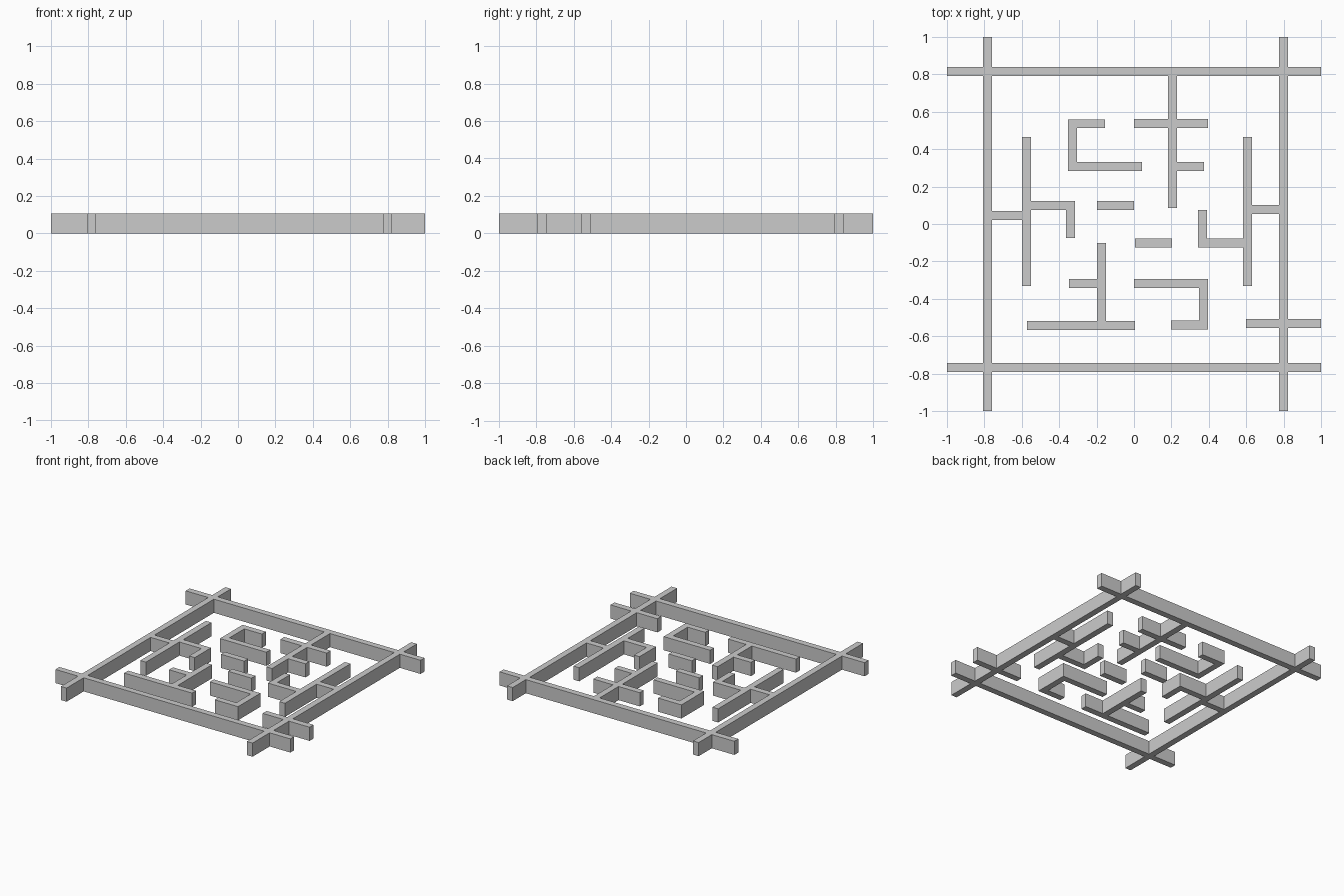
import bpy

if "Cube" in bpy.data.objects:
    bpy.data.objects.remove(bpy.data.objects["Cube"])

HEIGHT = 0.105
THICK = 0.048


def box(name, x0, x1, y0, y1):
    bpy.ops.mesh.primitive_cube_add(
        size=1, location=((x0 + x1) / 2, (y0 + y1) / 2, HEIGHT / 2))
    ob = bpy.context.object
    ob.name = name
    ob.scale = (x1 - x0, y1 - y0, HEIGHT)
    bpy.ops.object.transform_apply(location=False, rotation=False, scale=True)


def wall_x(name, y, x0, x1):
    box(name, x0, x1, y - THICK / 2, y + THICK / 2)


def wall_y(name, x, y0, y1):
    box(name, x - THICK / 2, x + THICK / 2, y0, y1)


# Outer frame with crossing ends, plus the short bar crossing its right side
wall_y("frame_left", -0.784, -1, 1)
wall_y("frame_right", 0.80, -1, 1)
wall_x("frame_back", 0.816, -1, 1)
wall_x("frame_front", -0.768, -1, 1)
wall_x("frame_cross_bar", -0.533, 0.6, 1)

# Long side walls joined to the frame
wall_y("left_long_wall", -0.576, -0.332, 0.466)
wall_x("left_connector", 0.046, -0.784, -0.576)
wall_y("right_long_wall", 0.608, -0.332, 0.466)
wall_x("right_connector", 0.078, 0.608, 0.80)

# Hooks reaching inward from the side walls
wall_x("left_hook_arm", 0.099, -0.576, -0.316)
wall_y("left_hook_end", -0.34, -0.075, 0.123)
wall_x("right_hook_arm", -0.102, 0.343, 0.608)
wall_y("right_hook_end", 0.367, -0.126, 0.075)

# Free-standing centre bars
wall_x("centre_bar_back", 0.099, -0.198, 0.0)
wall_x("centre_bar_front", -0.102, 0.005, 0.203)

# Back left C-shaped wall
wall_x("back_c_top", 0.536, -0.353, -0.155)
wall_y("back_c_side", -0.329, 0.284, 0.56)
wall_x("back_c_bottom", 0.308, -0.353, 0.043)

# Back right branching wall
wall_y("back_branch_stem", 0.205, 0.086, 0.816)
wall_x("back_branch_cross", 0.538, 0.0, 0.396)
wall_x("back_branch_stub", 0.308, 0.205, 0.375)

# Front left branching wall
wall_y("front_branch_stem", -0.174, -0.542, -0.102)
wall_x("front_branch_stub", -0.318, -0.348, -0.174)
wall_x("front_branch_base", -0.542, -0.573, 0.005)

# Front right hooked wall
wall_x("front_hook_top", -0.318, 0.0, 0.396)
wall_y("front_hook_side", 0.372, -0.565, -0.294)
wall_x("front_hook_bottom", -0.541, 0.198, 0.396)
